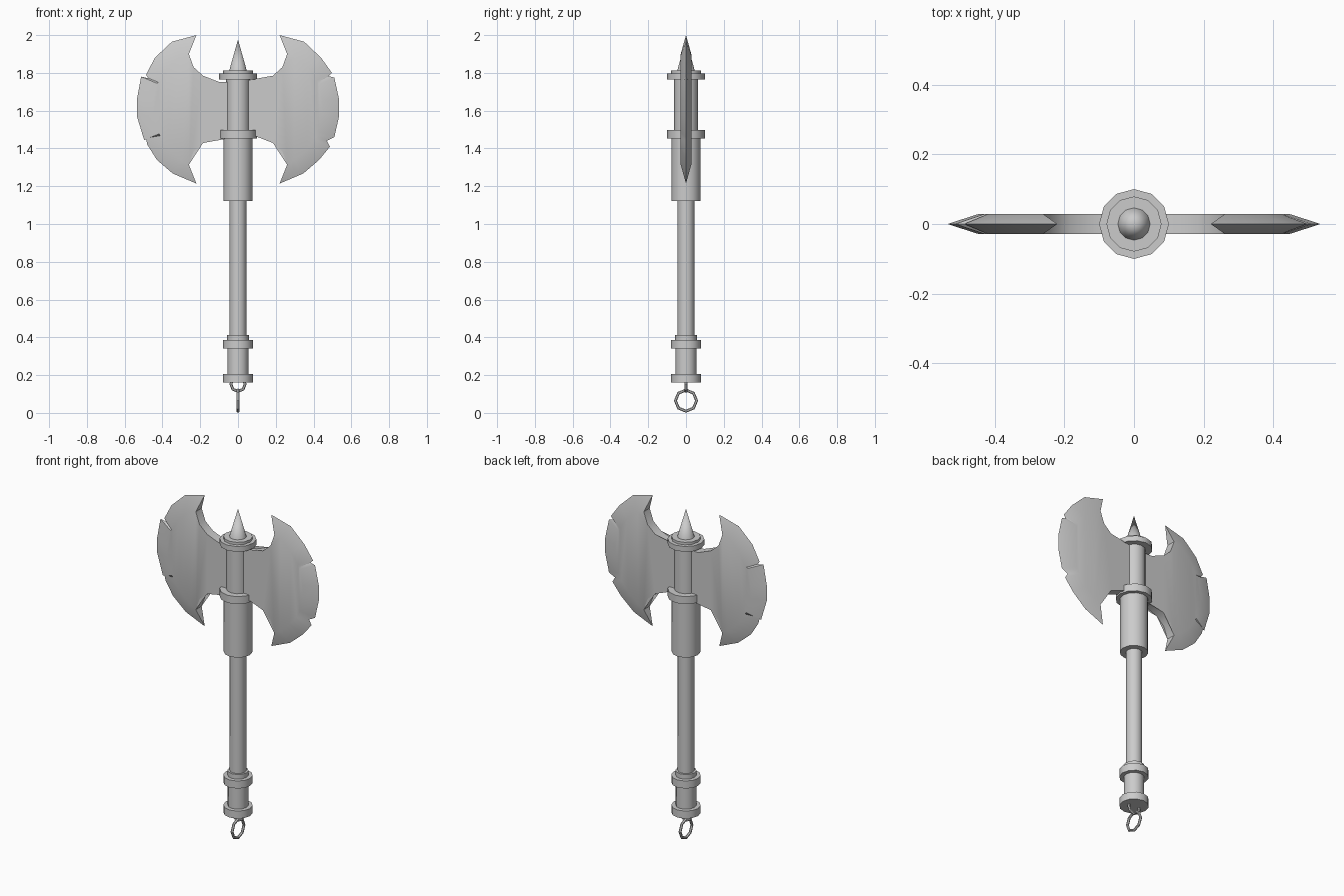
import bpy, bmesh, math
from mathutils import Vector

if "Cube" in bpy.data.objects:
    bpy.data.objects.remove(bpy.data.objects["Cube"])


def finish(name, bm):
    bmesh.ops.recalc_face_normals(bm, faces=bm.faces)
    me = bpy.data.meshes.new(name)
    bm.to_mesh(me)
    bm.free()
    ob = bpy.data.objects.new(name, me)
    bpy.context.collection.objects.link(ob)
    bpy.ops.object.select_all(action='DESELECT')
    ob.select_set(True)
    bpy.context.view_layer.objects.active = ob
    bpy.ops.object.shade_smooth_by_angle(angle=math.radians(35))
    return ob


def rod(name, z0, z1, r0, r1=None, n=12):
    bm = bmesh.new()
    bmesh.ops.create_cone(bm, cap_ends=True, segments=n, radius1=r0,
                          radius2=r0 if r1 is None else r1, depth=z1 - z0)
    # put a corner on the x axis, centre on the given height
    bmesh.ops.translate(bm, verts=bm.verts, vec=(0, 0, (z0 + z1) / 2))
    return finish(name, bm)


def ring(name, z, major, minor, plane, n=8, m=6):
    bm = bmesh.new()
    rows = []
    for i in range(n):
        a = 2 * math.pi * i / n
        row = []
        for j in range(m):
            b = 2 * math.pi * j / m
            r = major + minor * math.cos(b)
            u, w, t = r * math.cos(a), z + r * math.sin(a), minor * math.sin(b)
            row.append(bm.verts.new((u, t, w) if plane == 'xz' else (t, u, w)))
        rows.append(row)
    for i in range(n):
        for j in range(m):
            p, q = rows[i], rows[(i + 1) % n]
            bm.faces.new((p[j], q[j], q[(j + 1) % m], p[(j + 1) % m]))
    return finish(name, bm)


MID, T = 1.607, 0.028


def blade(name, side, edge, notches):
    """Edge runs from upper horn to lower horn; ridge is the inset line where the bevel starts."""
    upper = [(0.26, 1.90), (0.235, 1.83), (0.185, 1.785), (0.10, 1.752), (0.0, 1.752)]
    lower = [(x, 2 * MID - z) for x, z in upper]
    c = Vector((0.10, MID))
    ridge = [c + (Vector(e) - c) * 0.80 for e in edge]
    for i in notches:
        ridge[i] = (ridge[i - 1] + ridge[i + 1]) / 2
    ridge[0], ridge[-1] = Vector(upper[0]), Vector(lower[0])
    inner = upper + lower[::-1]

    bm = bmesh.new()
    new = lambda p, y: bm.verts.new((side * p[0], y, p[1]))
    ev = [new(p, 0) for p in edge]
    inners = []
    for y in (-T, T):
        iv = [new(p, y) for p in inner]
        rv = [iv[0]] + [new(p, y) for p in ridge[1:-1]] + [iv[-1]]
        bm.faces.new(iv + rv[-2:0:-1])
        for k in range(len(ev) - 1):
            bm.faces.new((ev[k], ev[k + 1], rv[k + 1], rv[k]))
        inners.append(iv)
    # inner wall and horn backs
    f, b = inners
    for k in range(len(f) - 1):
        bm.faces.new((f[k], f[k + 1], b[k + 1], b[k]))
    bm.faces.new((ev[0], f[0], b[0]))
    bm.faces.new((ev[-1], f[-1], b[-1]))
    bmesh.ops.triangulate(bm, faces=[q for q in bm.faces if len(q.verts) > 4])
    return finish(name, bm)


# Twin blades, each with its own battle nicks
blade("left_blade", -1,
      [(0.22, 2.0), (0.35, 1.965), (0.44, 1.88), (0.487, 1.79), (0.475, 1.772),
       (0.513, 1.78), (0.535, 1.66), (0.535, 1.57), (0.497, 1.445),
       (0.488, 1.455), (0.48, 1.42), (0.43, 1.34), (0.345, 1.267), (0.22, 1.214)], [4, 9])
blade("right_blade", 1,
      [(0.22, 2.0), (0.35, 1.965), (0.44, 1.88), (0.497, 1.80), (0.48, 1.783),
       (0.51, 1.775), (0.535, 1.66), (0.535, 1.57), (0.51, 1.46),
       (0.47, 1.44), (0.487, 1.41), (0.43, 1.34), (0.345, 1.267), (0.22, 1.214)], [4, 9])

# Head fittings
rod("top_spike", 1.81, 1.977, 0.047, 0.0)
rod("cap_upper", 1.795, 1.812, 0.079)
rod("cap_disc", 1.765, 1.797, 0.10)
rod("head_core", 1.49, 1.77, 0.063)
rod("head_collar", 1.452, 1.497, 0.10)
rod("sleeve", 1.122, 1.455, 0.078)

# Shaft and grip
rod("shaft", 0.40, 1.13, 0.045)
rod("grip_lip", 0.383, 0.413, 0.057)
rod("grip_collar", 0.34, 0.385, 0.08)
rod("grip", 0.20, 0.345, 0.056)
rod("pommel", 0.16, 0.205, 0.08)

# Hanging loop and ring
ring("pommel_loop", 0.152, 0.038, 0.008, 'xz')
ring("hanging_ring", 0.065, 0.056, 0.008, 'yz')
